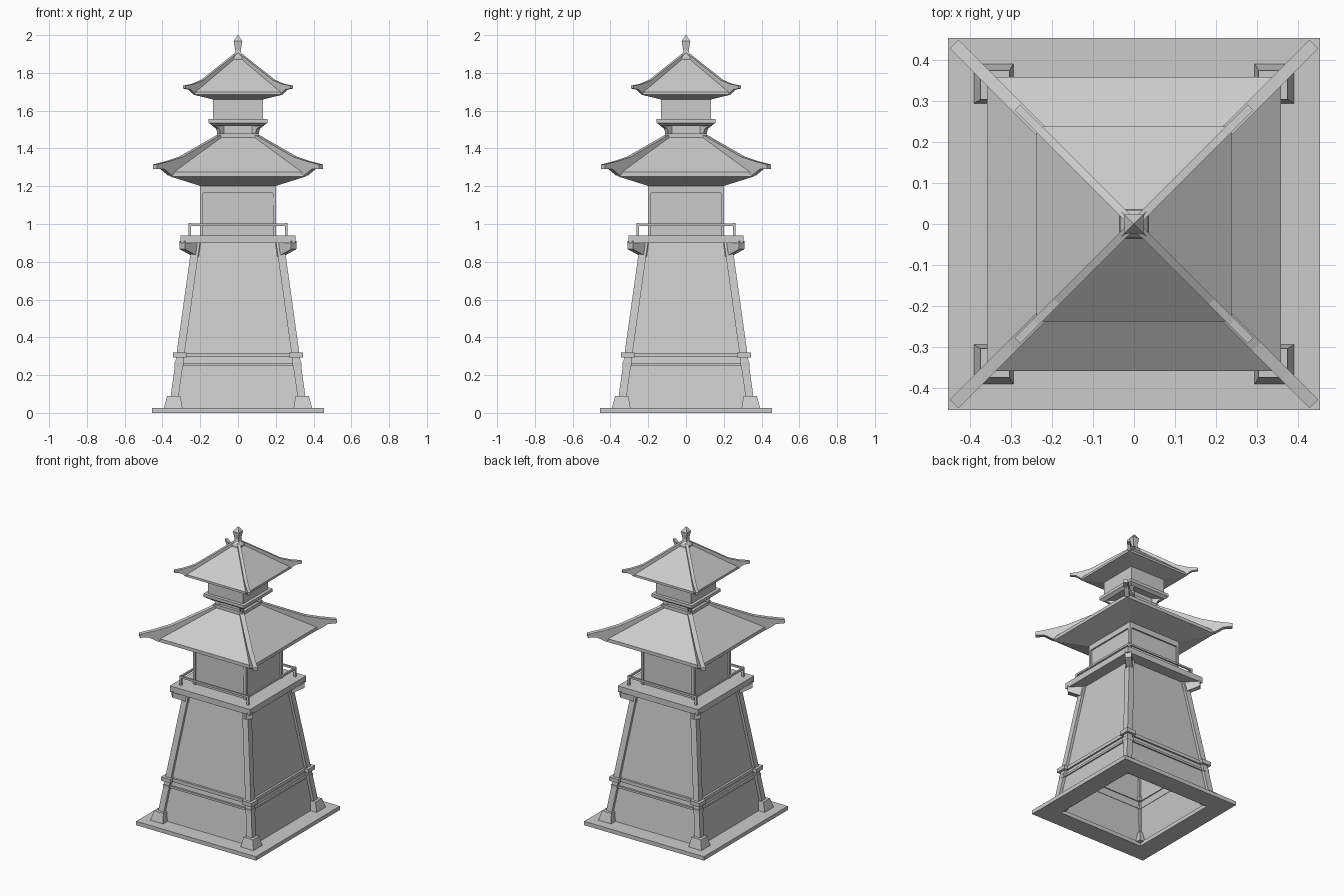
import bpy, bmesh
from mathutils import Matrix, Vector
from math import pi

cube = bpy.data.objects.get("Cube")
if cube:
    bpy.data.objects.remove(cube)

grey = bpy.data.materials.new("stone grey")
grey.use_nodes = True
grey.diffuse_color = (0.6, 0.6, 0.6, 1)
grey.node_tree.nodes["Principled BSDF"].inputs["Base Color"].default_value = (0.6, 0.6, 0.6, 1)


def finish(name, bm):
    bmesh.ops.recalc_face_normals(bm, faces=bm.faces)
    mesh = bpy.data.meshes.new(name)
    bm.to_mesh(mesh)
    bm.free()
    mesh.materials.append(grey)
    ob = bpy.data.objects.new(name, mesh)
    bpy.context.collection.objects.link(ob)
    return ob


def square_loft(bm, profile, closed=False, corner=False):
    """Stack squares of (half width, z[, corner offset]); closed makes a hollow ring."""
    rings = []
    for half, z, *off in profile:
        c = off[0] if corner else 0
        rings.append([bm.verts.new((c + half * sx, c + half * sy, z))
                      for sx, sy in ((-1, -1), (1, -1), (1, 1), (-1, 1))])
    pairs = list(zip(rings, rings[1:]))
    if closed:
        pairs.append((rings[-1], rings[0]))
    else:
        bm.faces.new(rings[0])
        bm.faces.new(rings[-1])
    for a, b in pairs:
        for i in range(4):
            j = (i + 1) % 4
            bm.faces.new((a[i], a[j], b[j], b[i]))


def stack(name, profile, closed=False):
    bm = bmesh.new()
    square_loft(bm, profile, closed)
    return finish(name, bm)


def ring(name, outer, inner, z0, z1):
    return stack(name, [(outer, z0), (outer, z1), (inner, z1), (inner, z0)], True)


def four_times(bm):
    """Repeat the geometry at all four corners."""
    geom = bm.verts[:] + bm.edges[:] + bm.faces[:]
    for k in range(1, 4):
        copy = bmesh.ops.duplicate(bm, geom=geom)["geom"]
        verts = [v for v in copy if isinstance(v, bmesh.types.BMVert)]
        bmesh.ops.rotate(bm, verts=verts, matrix=Matrix.Rotation(k * pi / 2, 3, "Z"))


def corners(name, *profiles):
    bm = bmesh.new()
    for p in profiles:
        square_loft(bm, p, corner=True)
    four_times(bm)
    return finish(name, bm)


def diagonal(name, outline, half_width):
    """Extrude an outline lying in the corner-to-corner plane."""
    bm = bmesh.new()
    side = Vector((1, -1, 0)).normalized() * half_width
    a, b = [[bm.verts.new(Vector((d, d, z)) + side * s) for d, z in outline] for s in (-1, 1)]
    bm.faces.new(a)
    bm.faces.new(b[::-1])
    n = len(a)
    for i in range(n):
        j = (i + 1) % n
        bm.faces.new((a[i], a[j], b[j], b[i]))
    four_times(bm)
    return finish(name, bm)


# Base slab and tapered hollow body
ring("base_slab", 0.455, 0.325, 0, 0.027)
stack("body_wall", [(0.346, 0.02), (0.225, 0.91), (0.215, 0.91), (0.336, 0.02)], True)
ring("upper_band", 0.32, 0.292, 0.295, 0.318)
ring("lower_band", 0.324, 0.302, 0.25, 0.264)

# Leaning corner posts with feet and collars
corners("corner_legs", [(0.021, 0.05, 0.341), (0.021, 0.91, 0.221)])
corners("leg_feet", [(0.05, 0.02, 0.343), (0.047, 0.035, 0.343), (0.035, 0.09, 0.34)])
corners("leg_collars",
        [(0.036, 0.293, 0.308), (0.036, 0.32, 0.308)],
        [(0.024, 0.245, 0.312), (0.024, 0.268, 0.312)])

# Balcony, its brackets and railing
stack("balcony_floor", [(0.305, 0.9), (0.305, 0.94)])
diagonal("balcony_brackets",
         [(0.2, 0.9), (0.22, 0.825), (0.295, 0.867), (0.295, 0.91)], 0.02)
corners("rail_posts", [(0.006, 0.93, 0.255), (0.006, 1.005, 0.255)])
ring("top_rail", 0.261, 0.25, 0.99, 1.003)

# Main room with corner posts, lintel and a small door handle
stack("room_wall", [(0.192, 0.93), (0.192, 1.21)])
corners("room_posts", [(0.009, 0.93, 0.193), (0.009, 1.21, 0.193)])
ring("room_lintel", 0.202, 0.18, 1.165, 1.21)
handle = stack("door_handle", [(0.004, 1.1), (0.004, 1.14)])
handle.location = (0.18, -0.193, 0)

# Main roof with upturned hip ridges
stack("main_roof", [(0.195, 1.2), (0.36, 1.252), (0.36, 1.275), (0.1, 1.465)])
diagonal("main_hip_ridges",
         [(0.09, 1.478), (0.3, 1.357), (0.37, 1.333), (0.44, 1.315), (0.44, 1.292),
          (0.4, 1.29), (0.36, 1.257), (0.3, 1.3), (0.09, 1.44)], 0.015)

# Neck and small upper room
stack("neck", [(0.11, 1.44), (0.11, 1.48), (0.09, 1.48), (0.09, 1.54)])
diagonal("neck_brackets",
         [(0.08, 1.48), (0.1, 1.48), (0.108, 1.505), (0.128, 1.52), (0.128, 1.535), (0.08, 1.535)], 0.012)
stack("upper_ledge", [(0.135, 1.52), (0.155, 1.535), (0.155, 1.555)])
stack("upper_room", [(0.133, 1.55), (0.133, 1.67)])

# Upper roof, ridges and finial
stack("upper_roof", [(0.135, 1.66), (0.238, 1.685), (0.238, 1.7), (0.015, 1.888)])
diagonal("upper_hip_ridges",
         [(0.01, 1.905), (0.19, 1.762), (0.24, 1.741), (0.285, 1.732), (0.285, 1.717),
          (0.257, 1.712), (0.235, 1.69), (0.19, 1.72), (0.01, 1.86)], 0.01)
stack("finial", [(0.036, 1.865), (0.034, 1.885), (0.017, 1.905), (0.015, 1.92),
                 (0.023, 1.968), (0.001, 2.0)])
